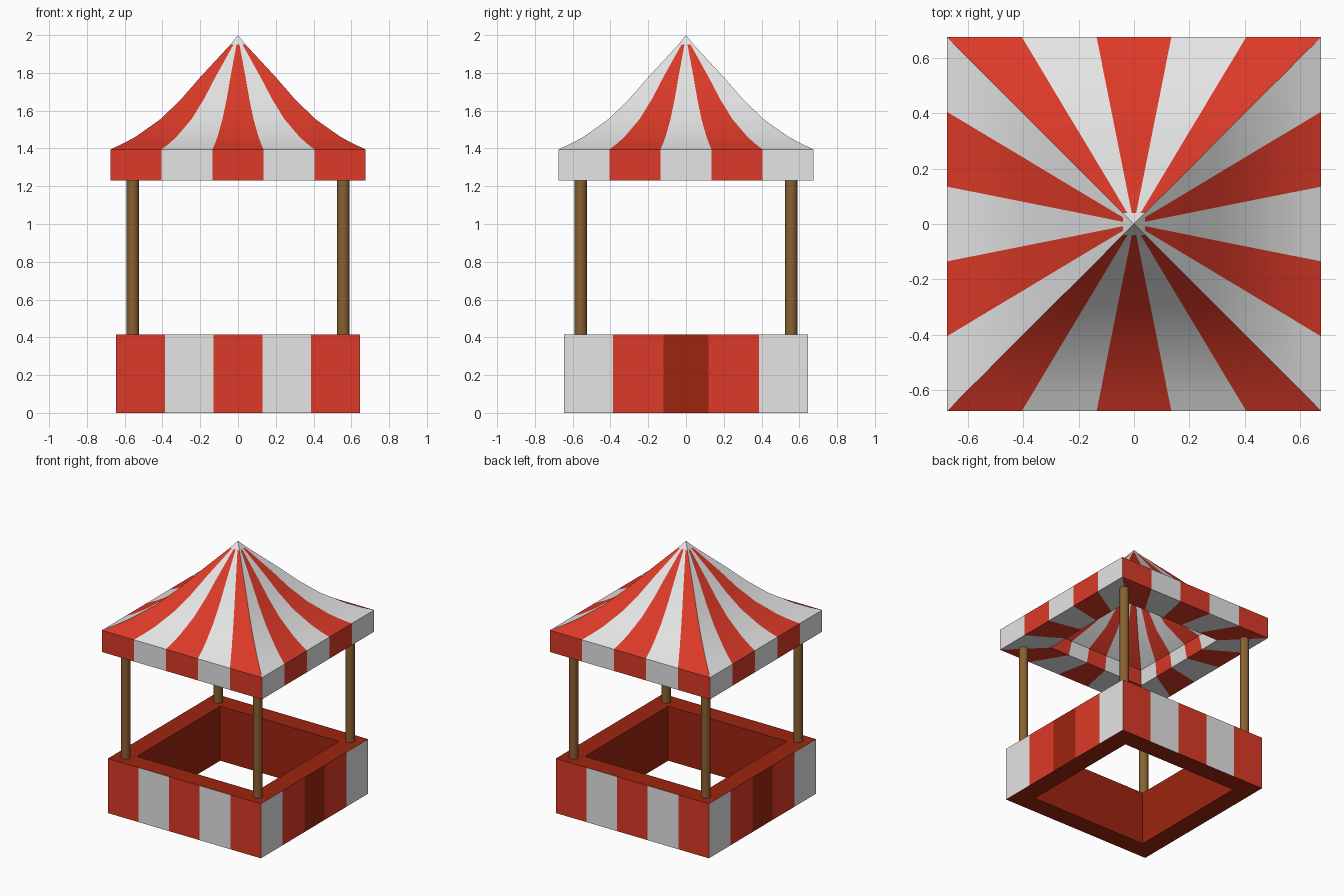
import bpy, bmesh, math

if "Cube" in bpy.data.objects:
    bpy.data.objects.remove(bpy.data.objects["Cube"])

def material(name, rgb):
    m = bpy.data.materials.new(name)
    m.diffuse_color = (*rgb, 1)
    m.use_nodes = True
    m.node_tree.nodes["Principled BSDF"].inputs["Base Color"].default_value = m.diffuse_color
    return m

RED = material("red", (0.72, 0.042, 0.021))
WHITE = material("off white", (0.78, 0.78, 0.78))
DARK = material("dark red", (0.34, 0.018, 0.005))
BROWN = material("brown wood", (0.25, 0.12, 0.03))

def finish(bm, name, mats):
    bmesh.ops.remove_doubles(bm, verts=bm.verts, dist=1e-4)
    bmesh.ops.recalc_face_normals(bm, faces=bm.faces)
    me = bpy.data.meshes.new(name)
    bm.to_mesh(me)
    bm.free()
    for m in mats:
        me.materials.append(m)
    ob = bpy.data.objects.new(name, me)
    bpy.context.collection.objects.link(ob)
    bpy.ops.object.select_all(action='DESELECT')
    bpy.context.view_layer.objects.active = ob
    ob.select_set(True)
    bpy.ops.object.shade_smooth_by_angle(angle=math.radians(25))
    return ob

def striped_square(name, profile, closed, splits, rule, mats):
    """Sweep a (half width, z) profile round a square, each side cut in five strips.
    rule(side, strip, band) gives the material index."""
    bm = bmesh.new()
    n = len(profile)
    for side in range(4):
        c, s = [(1, 0), (0, 1), (-1, 0), (0, -1)][side]
        cuts = splits[side % 2]
        grid = []
        for h, z in profile:
            row = []
            for f in cuts:
                x, y = f * h, -h
                row.append(bm.verts.new((c * x - s * y, s * x + c * y, z)))
            grid.append(row)
        for b in range(n if closed else n - 1):
            lo, hi = grid[b], grid[(b + 1) % n]
            for i in range(len(cuts) - 1):
                f = bm.faces.new((lo[i], lo[i + 1], hi[i + 1], hi[i]))
                f.material_index = rule(side, i, b)
    return finish(bm, name, mats)

even = [-1, -0.6, -0.2, 0.2, 0.6, 1]
door = [-1, -0.6, -0.186, 0.186, 0.6, 1]

# Counter: square ring, striped outside, dark elsewhere
def counter_rule(side, strip, band):
    if band != 1:
        return 2
    if side % 2 == 0:
        return strip % 2
    return [1, 0, 2, 0, 1][strip]

striped_square("counter", [(0.5, 0.415), (0.645, 0.415), (0.645, 0), (0.5, 0)],
               True, (even, door), counter_rule, [RED, WHITE, DARK])

# Canopy: curved roof, valance, flat underside and hollow inside
canopy = [(0, 2), (0.04, 1.95), (0.1, 1.885), (0.2, 1.777), (0.3, 1.662),
          (0.41, 1.555), (0.54, 1.463), (0.61, 1.425), (0.675, 1.395),
          (0.675, 1.23), (0.42, 1.23), (0.4, 1.34), (0.25, 1.46),
          (0.1, 1.66), (0, 1.82)]

def canopy_rule(side, strip, band):
    return 1 if band == 0 else (strip + side) % 2

striped_square("canopy", canopy, False, (even, even), canopy_rule, [RED, WHITE])

# Corner poles
for px, nx in ((-1, "left"), (1, "right")):
    for py, ny in ((-1, "front"), (1, "back")):
        bm = bmesh.new()
        bmesh.ops.create_cone(bm, cap_ends=True, segments=16, radius1=0.033,
                              radius2=0.033, depth=0.835)
        bmesh.ops.translate(bm, verts=bm.verts, vec=(px * 0.557, py * 0.557, 0.8225))
        finish(bm, f"{ny}_{nx}_pole", [BROWN])
